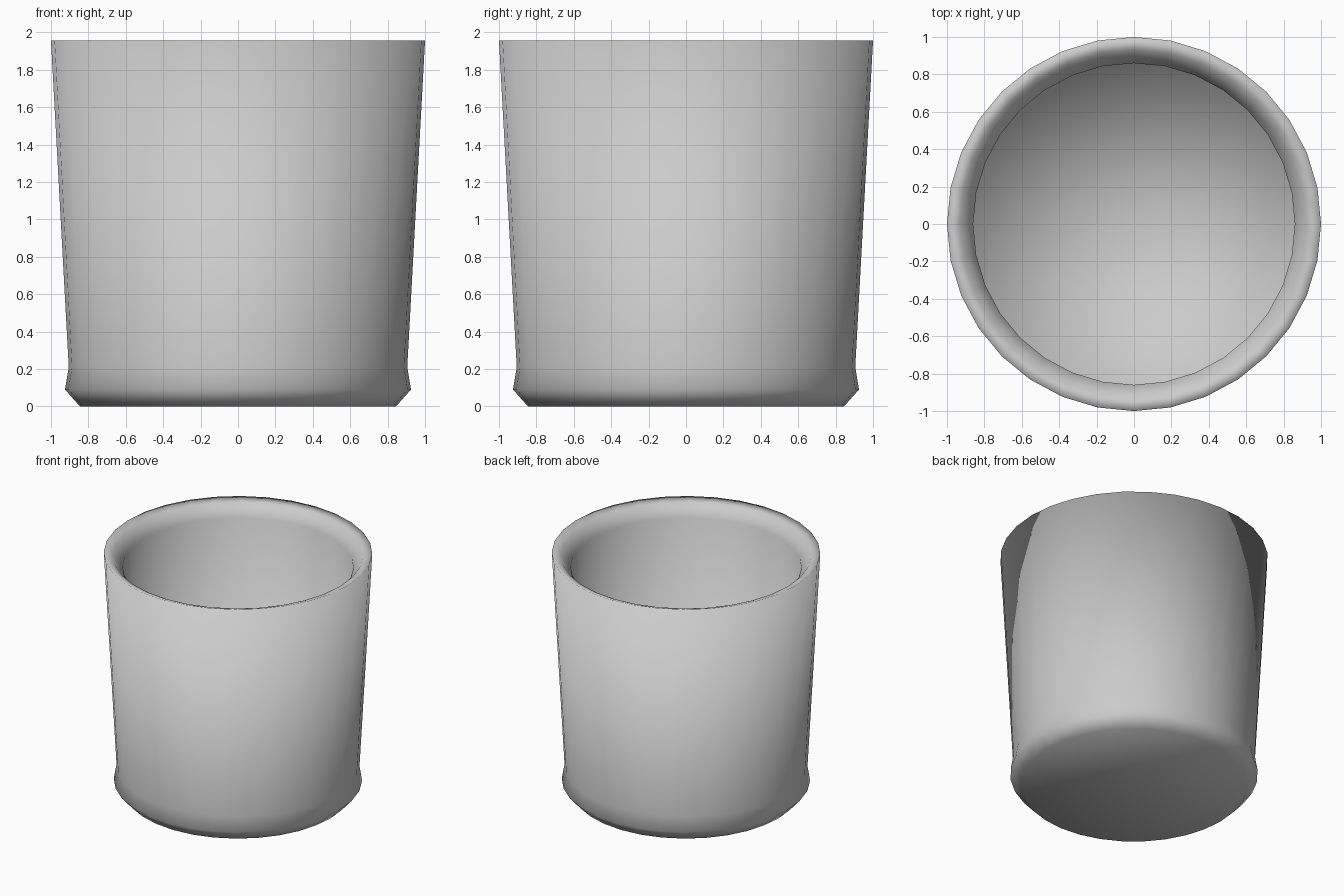
import bpy, bmesh, math

if "Cube" in bpy.data.objects:
    bpy.data.objects.remove(bpy.data.objects["Cube"])

SEGMENTS = 32

# Cup profile (radius, height): base, outer wall, rolled lip, inner wall, floor
PROFILE = [(0.845, 0.0), (0.925, 0.09), (0.905, 0.21), (1.0, 1.955),
           (0.93, 1.93), (0.86, 1.84), (0.86, 0.10)]


def ring(bm, radius, z):
    return [bm.verts.new((radius * math.cos(2 * math.pi * i / SEGMENTS),
                          radius * math.sin(2 * math.pi * i / SEGMENTS), z))
            for i in range(SEGMENTS)]


def cap(bm, loop, z):
    centre = bm.verts.new((0, 0, z))
    for i in range(SEGMENTS):
        bm.faces.new((loop[i], loop[(i + 1) % SEGMENTS], centre))


bm = bmesh.new()
rings = [ring(bm, r, z) for r, z in PROFILE]
for a, b in zip(rings, rings[1:]):
    for i in range(SEGMENTS):
        j = (i + 1) % SEGMENTS
        bm.faces.new((a[i], a[j], b[j], b[i]))

# Underside and inner floor
cap(bm, rings[0], PROFILE[0][1])
cap(bm, rings[-1], PROFILE[-1][1])
bmesh.ops.recalc_face_normals(bm, faces=bm.faces[:])
for f in bm.faces:
    f.smooth = True

mesh = bpy.data.meshes.new("cup")
bm.to_mesh(mesh)
bm.free()
bpy.context.collection.objects.link(bpy.data.objects.new("cup", mesh))
